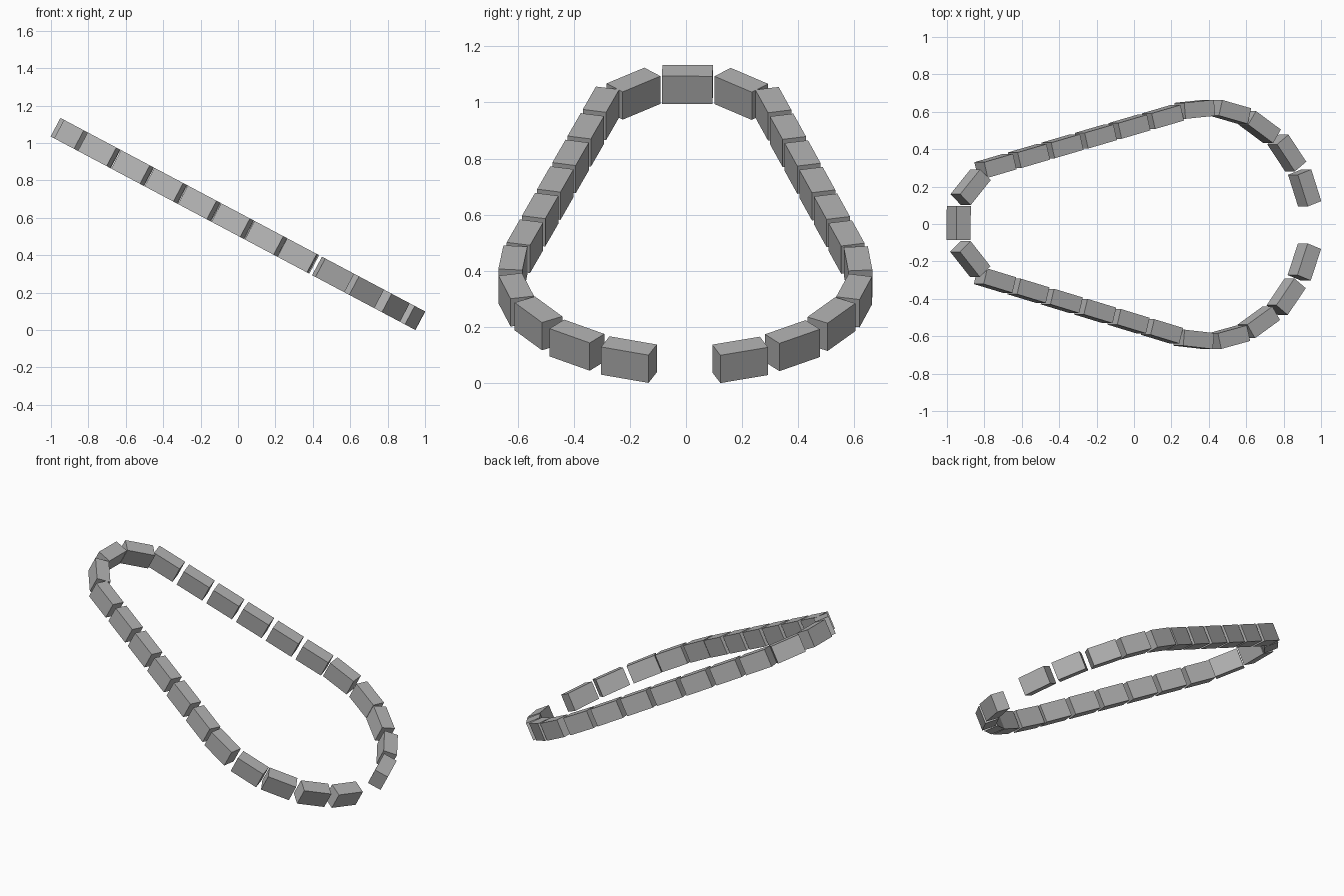
import bpy, bmesh, math
from mathutils import Matrix

old = bpy.data.objects.get("Cube")
if old:
    bpy.data.objects.remove(old, do_unlink=True)

grey = bpy.data.materials.new("plain_grey")
grey.use_nodes = True
grey.diffuse_color = (0.45, 0.45, 0.45, 1)
grey.node_tree.nodes["Principled BSDF"].inputs["Base Color"].default_value = grey.diffuse_color

LENGTH, WIDTH, DEPTH = 0.18, 0.086, 0.112
# The whole loop lies in one sloping plane
PLANE = (Matrix.Translation((0, 0, 0.567))
         @ Matrix.Rotation(math.radians(27.95), 4, "Y")
         @ Matrix.Rotation(-0.005, 4, "Z"))


def block(name, u, v, angle):
    """One box segment at (u, v) in the sloping plane, turned by angle."""
    bm = bmesh.new()
    bmesh.ops.create_cube(bm, size=1, matrix=Matrix.Diagonal((LENGTH, WIDTH, DEPTH, 1)))
    mesh = bpy.data.meshes.new(name)
    bm.to_mesh(mesh)
    bm.free()
    mesh.materials.append(grey)
    obj = bpy.data.objects.new(name, mesh)
    obj.matrix_world = (PLANE @ Matrix.Translation((u, v, 0))
                        @ Matrix.Rotation(math.radians(angle), 4, "Z"))
    bpy.context.collection.objects.link(obj)


# Narrow upper end: one block across, then a corner block on each side
block("top_block", -1.061, 0, 90)
half = [("corner_block", -0.99, 0.192, 48)]

# Straight run of six blocks
for i in range(6):
    t = i / 5
    half.append((f"straight_block_{i + 1}", -0.84 + 1.012 * t, 0.307 + 0.266 * t, 14.8))

# Wide rounded end, open in the middle
curve = [(0.365, 0.615, 5.5), (0.579, 0.602, -14), (0.758, 0.522, -33),
         (0.923, 0.384, -53), (1.032, 0.198, -70)]
for i, (u, v, a) in enumerate(curve):
    half.append((f"curve_block_{i + 1}", u, v, a))

# Mirror every segment to both sides
for name, u, v, a in half:
    block("back_" + name, u, v, a)
    block("front_" + name, u, -v, -a)
